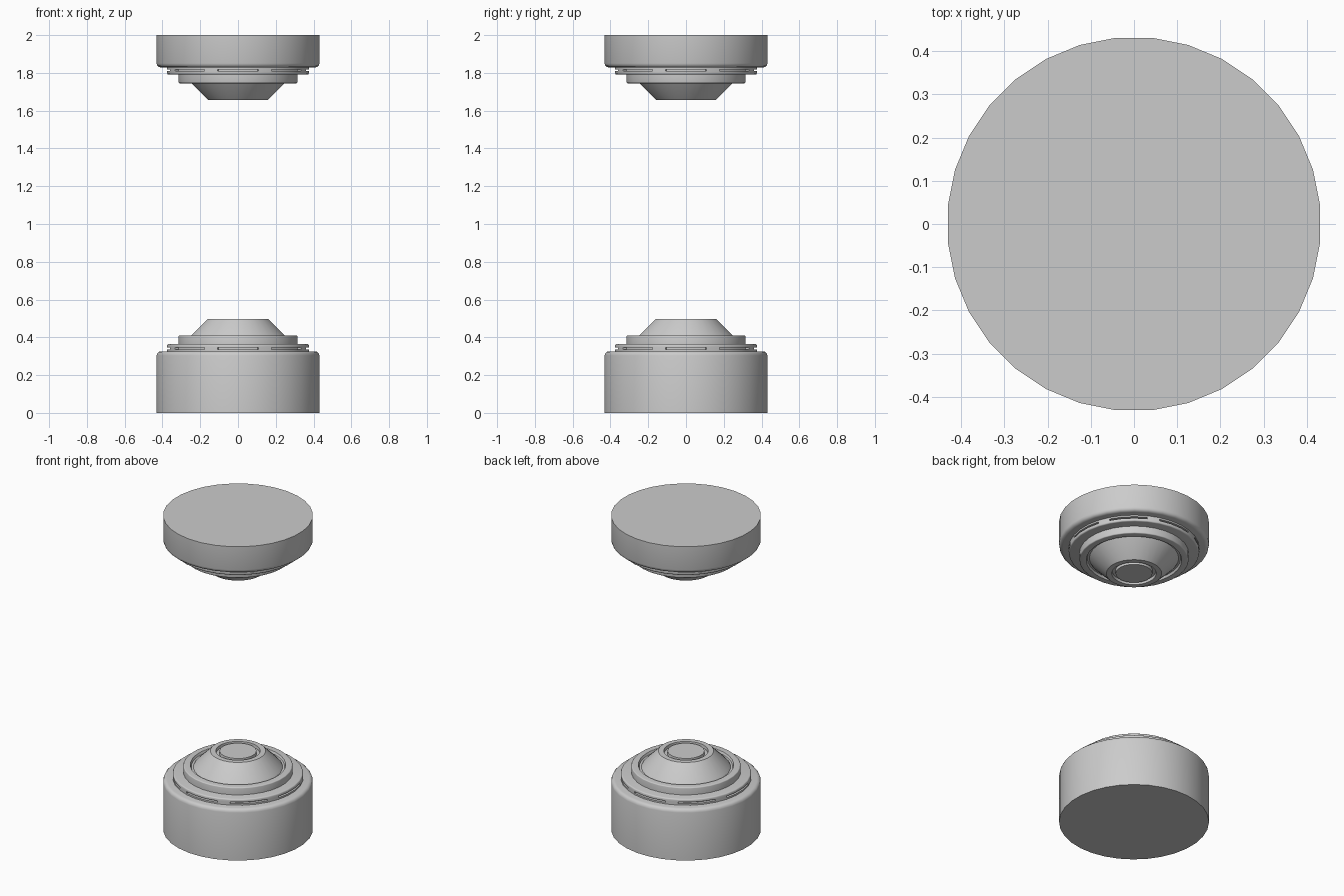
import bpy
import bmesh
from math import cos, sin, pi, radians

SIDES = 32
FLIP = 2.155      # the upper unit is the lower one turned over: z -> FLIP - z

cube = bpy.data.objects.get("Cube")
if cube:
    bpy.data.objects.remove(cube, do_unlink=True)

grey = bpy.data.materials.new("grey_metal")
grey.use_nodes = True
grey.diffuse_color = (0.6, 0.6, 0.6, 1)
grey.node_tree.nodes["Principled BSDF"].inputs["Base Color"].default_value = (0.6, 0.6, 0.6, 1)


def rounded(r, z, size, steps=3):
    """Rounded outer top corner, listed from the side to the top."""
    arc = [i * pi / 2 / steps for i in range(steps + 1)]
    return [(r - size + size * cos(a), z - size + size * sin(a)) for a in arc]


def lathe(name, profile, upper, slot_row=None):
    """Turn a profile about z and cap both ends; slot_row is the band cut with slots."""
    bm = bmesh.new()
    rings = []
    for r, z in profile:
        z = FLIP - z if upper else z
        turn = [2 * pi * (i + 0.5) / SIDES for i in range(SIDES)]
        rings.append([bm.verts.new((r * cos(a), r * sin(a), z)) for a in turn])
    slots = []
    for row, (low, high) in enumerate(zip(rings, rings[1:])):
        for i in range(SIDES):
            j = (i + 1) % SIDES
            face = bm.faces.new((low[i], low[j], high[j], high[i]))
            # Three facets of every four are slotted, centred on the axes
            if row == slot_row and (i + 1) % 4 != 2:
                slots.append(face)
    bm.faces.new(rings[0])
    bm.faces.new(rings[-1])
    bmesh.ops.recalc_face_normals(bm, faces=bm.faces)
    if slots:
        pushed = bmesh.ops.extrude_face_region(bm, geom=slots)["geom"]
        for v in [g for g in pushed if isinstance(g, bmesh.types.BMVert)]:
            v.co.x *= 0.95
            v.co.y *= 0.95
        bmesh.ops.delete(bm, geom=[f for f in slots if f.is_valid], context="FACES")
        bmesh.ops.recalc_face_normals(bm, faces=bm.faces)
    mesh = bpy.data.meshes.new(name)
    bm.to_mesh(mesh)
    bm.free()
    mesh.materials.append(grey)
    mesh.shade_smooth()
    mesh.set_sharp_from_angle(angle=radians(35))
    obj = bpy.data.objects.new(name, mesh)
    bpy.context.collection.objects.link(obj)


for side, upper, base in (("lower", False, 0), ("upper", True, FLIP - 2)):
    # Drum with a rounded shoulder
    lathe(side + "_drum", [(0.433, base)] + rounded(0.433, 0.326, 0.022), upper)
    # Vent ring with eight slots
    lathe(side + "_vent_ring",
          [(0.377, 0.32), (0.377, 0.336), (0.377, 0.346)] + rounded(0.377, 0.364, 0.008),
          upper, slot_row=1)
    # Collar with a recess around the cone
    lathe(side + "_collar",
          [(0.316, 0.36)] + rounded(0.316, 0.41, 0.006)
          + [(0.276, 0.41), (0.27, 0.396), (0.2, 0.396)], upper)
    # Emitter cone with a ring groove around the central disc
    lathe(side + "_emitter_cone",
          [(0.262, 0.39), (0.25, 0.408), (0.16, 0.498), (0.128, 0.498),
           (0.126, 0.48), (0.108, 0.48), (0.106, 0.498)], upper)
